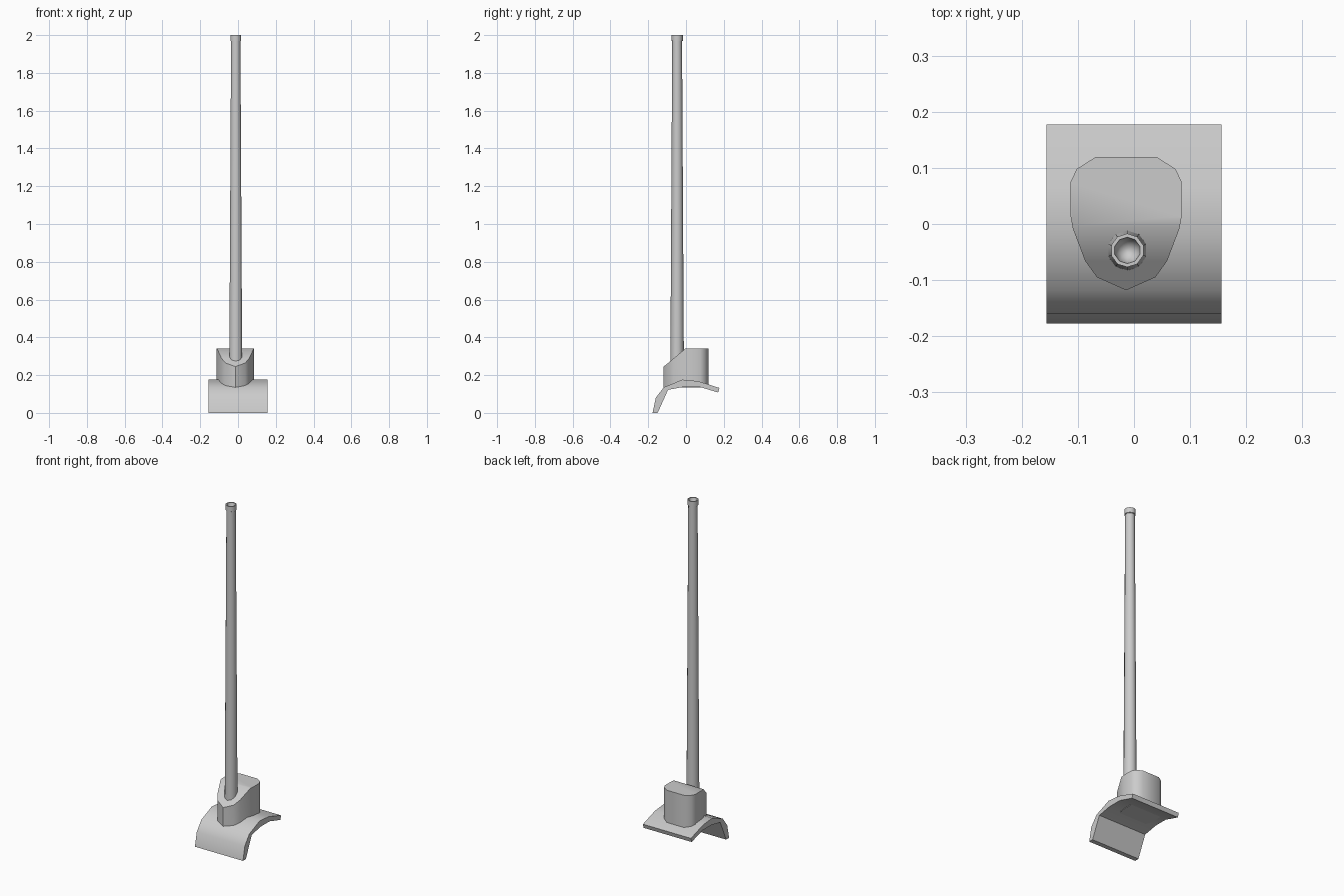
import bpy, bmesh, math

if "Cube" in bpy.data.objects:
    bpy.data.objects.remove(bpy.data.objects["Cube"])


def finish(name, bm, angle=40):
    bmesh.ops.recalc_face_normals(bm, faces=bm.faces)
    me = bpy.data.meshes.new(name)
    bm.to_mesh(me)
    bm.free()
    ob = bpy.data.objects.new(name, me)
    bpy.context.collection.objects.link(ob)
    bpy.ops.object.select_all(action='DESELECT')
    ob.select_set(True)
    bpy.context.view_layer.objects.active = ob
    bpy.ops.object.shade_smooth_by_angle(angle=math.radians(angle))
    return ob


def extrude_outline(bm, points, offset):
    face = bm.faces.new([bm.verts.new(p) for p in points])
    new = bmesh.ops.extrude_face_region(bm, geom=[face])['geom']
    bmesh.ops.translate(bm, vec=offset,
                        verts=[v for v in new if isinstance(v, bmesh.types.BMVert)])


def lathe(bm, profile, centre, sides):
    rings = []
    for r, z in profile:
        rings.append([bm.verts.new((centre[0] + r * math.sin(2 * math.pi * i / sides),
                                    centre[1] + r * math.cos(2 * math.pi * i / sides), z))
                      for i in range(sides)])
    for a, b in zip(rings, rings[1:]):
        for i in range(sides):
            j = (i + 1) % sides
            bm.faces.new((a[i], a[j], b[j], b[i]))
    bm.faces.new(rings[0])
    bm.faces.new(rings[-1])


# Bent saddle plate: side profile extruded along x
outer = [(-0.177, 0.0), (-0.16, 0.08), (-0.118, 0.135), (-0.02, 0.176),
         (0.065, 0.168), (0.177, 0.132)]
inner = [(0.17, 0.108), (0.07, 0.138), (-0.01, 0.138), (-0.095, 0.122), (-0.15, 0.0)]
bm = bmesh.new()
extrude_outline(bm, [(-0.156, y, z) for y, z in outer + inner], (0.312, 0, 0))
finish("saddle_plate", bm)

# Socket block: mirrored shield outline, front sliced by a sloping plane
cx = -0.014
half = [(0.055, 0.119), (0.088, 0.098), (0.099, 0.075), (0.099, 0.014),
        (0.095, -0.008), (0.073, -0.066), (0.052, -0.095)]
outline = ([(cx + x, y, 0.135) for x, y in half] + [(cx, -0.118, 0.135)]
           + [(cx - x, y, 0.135) for x, y in reversed(half)])
bm = bmesh.new()
extrude_outline(bm, outline, (0, 0, 0.205))
cut = bmesh.ops.bisect_plane(bm, geom=bm.verts[:] + bm.edges[:] + bm.faces[:],
                             plane_co=(0, -0.118, 0.245), plane_no=(0, -0.83, 1),
                             clear_outer=True)
bmesh.ops.holes_fill(bm, edges=[e for e in bm.edges if e.is_boundary], sides=0)
finish("socket_block", bm)

# Tapered pole with a collar and a cupped hollow at the top
pole = [(0.036, 0.22), (0.026, 1.968), (0.030, 1.970), (0.030, 2.0), (0.0235, 2.0),
        (0.021, 1.985), (0.014, 1.972), (0.004, 1.967)]
bm = bmesh.new()
lathe(bm, pole, (-0.012, -0.047), 10)
finish("pole", bm)
